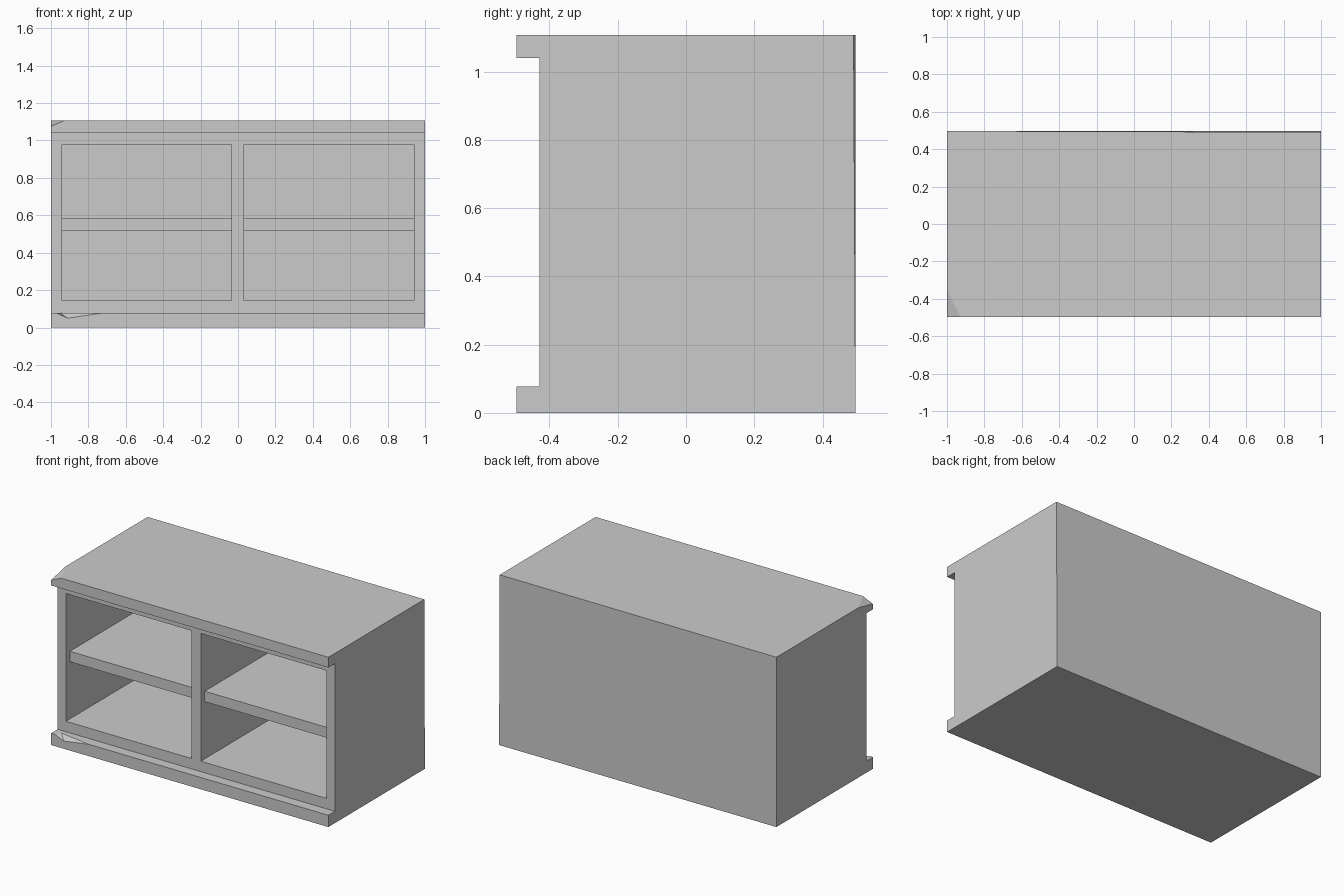
import bpy
import bmesh
from mathutils import Vector

old = bpy.data.objects.get("Cube")
if old:
    bpy.data.objects.remove(old, do_unlink=True)

grey = bpy.data.materials.new("plain_grey")
grey.use_nodes = True
grey.diffuse_color = (0.6, 0.6, 0.6, 1)
grey.node_tree.nodes["Principled BSDF"].inputs["Base Color"].default_value = (0.6, 0.6, 0.6, 1)

FRONT, FACE, BACK, TOP = -0.497, -0.43, 0.497, 1.107


def finish(name, bm):
    bmesh.ops.recalc_face_normals(bm, faces=bm.faces[:])
    mesh = bpy.data.meshes.new(name)
    bm.to_mesh(mesh)
    bm.free()
    mesh.materials.append(grey)
    ob = bpy.data.objects.new(name, mesh)
    bpy.context.scene.collection.objects.link(ob)
    return ob


def box(name, lo, hi):
    bm = bmesh.new()
    bmesh.ops.create_cube(bm, size=1)
    for v in bm.verts:
        v.co = Vector([(a + b) / 2 + c * (b - a) for a, b, c in zip(lo, hi, v.co)])
    return finish(name, bm)


def hull(name, points):
    bm = bmesh.new()
    for p in points:
        bm.verts.new(p)
    bmesh.ops.convex_hull(bm, input=bm.verts[:])
    return finish(name, bm)


def cut(target, cutter):
    cutter.hide_render = True
    mod = target.modifiers.new("cut", 'BOOLEAN')
    mod.operation = 'DIFFERENCE'
    mod.solver = 'EXACT'
    mod.object = cutter
    graph = bpy.context.evaluated_depsgraph_get()
    mesh = bpy.data.meshes.new_from_object(target.evaluated_get(graph))
    target.modifiers.clear()
    target.data = mesh
    bpy.data.objects.remove(cutter, do_unlink=True)


# Cabinet body: side profile with top and bottom lips, extruded across
profile = [(FRONT, 0), (FRONT, 0.077), (FACE, 0.077), (FACE, 1.04),
           (FRONT, 1.04), (FRONT, TOP), (BACK, TOP), (BACK, 0)]
bm = bmesh.new()
side = bm.faces.new([bm.verts.new((-1, y, z)) for y, z in profile])
ext = bmesh.ops.extrude_face_region(bm, geom=[side])
bmesh.ops.translate(bm, vec=(2, 0, 0),
                    verts=[g for g in ext["geom"] if isinstance(g, bmesh.types.BMVert)])
# Slightly crooked upper back corner
for v in bm.verts:
    if v.co.x > 0 and v.co.y > 0 and v.co.z > 1:
        v.co.y -= 0.006
cabinet = finish("cabinet_body", bm)

# Two compartments, each with a recessed shelf
for name, x0, x1 in (("right", -0.94, -0.035), ("left", 0.033, 0.94)):
    cut(cabinet, box("compartment_cutter", (x0, -0.6, 0.145), (x1, 0.44, 0.978)))
    box(name + "_shelf", (x0, -0.39, 0.518), (x1, 0.44, 0.586))

# Broken top corner
tip = Vector((-1, FRONT, TOP))
corner = [Vector(p) for p in ((-1, -0.35, TOP), (-0.928, FRONT, TOP), (-1, FRONT, 1.075))]
away = Vector((-0.05, -0.05, 0.05))
cut(cabinet, hull("corner_cutter", corner + [p + away for p in corner] + [tip + away]))

# Chip in the bottom lip
rim = [Vector(p) for p in ((-0.97, FRONT, 0.077), (-0.91, FRONT, 0.05),
                           (-0.73, FRONT, 0.077), (-0.95, -0.46, 0.077))]
lift = Vector((0, -0.02, 0.02))
cut(cabinet, hull("chip_cutter", rim + [p + lift for p in rim]))
